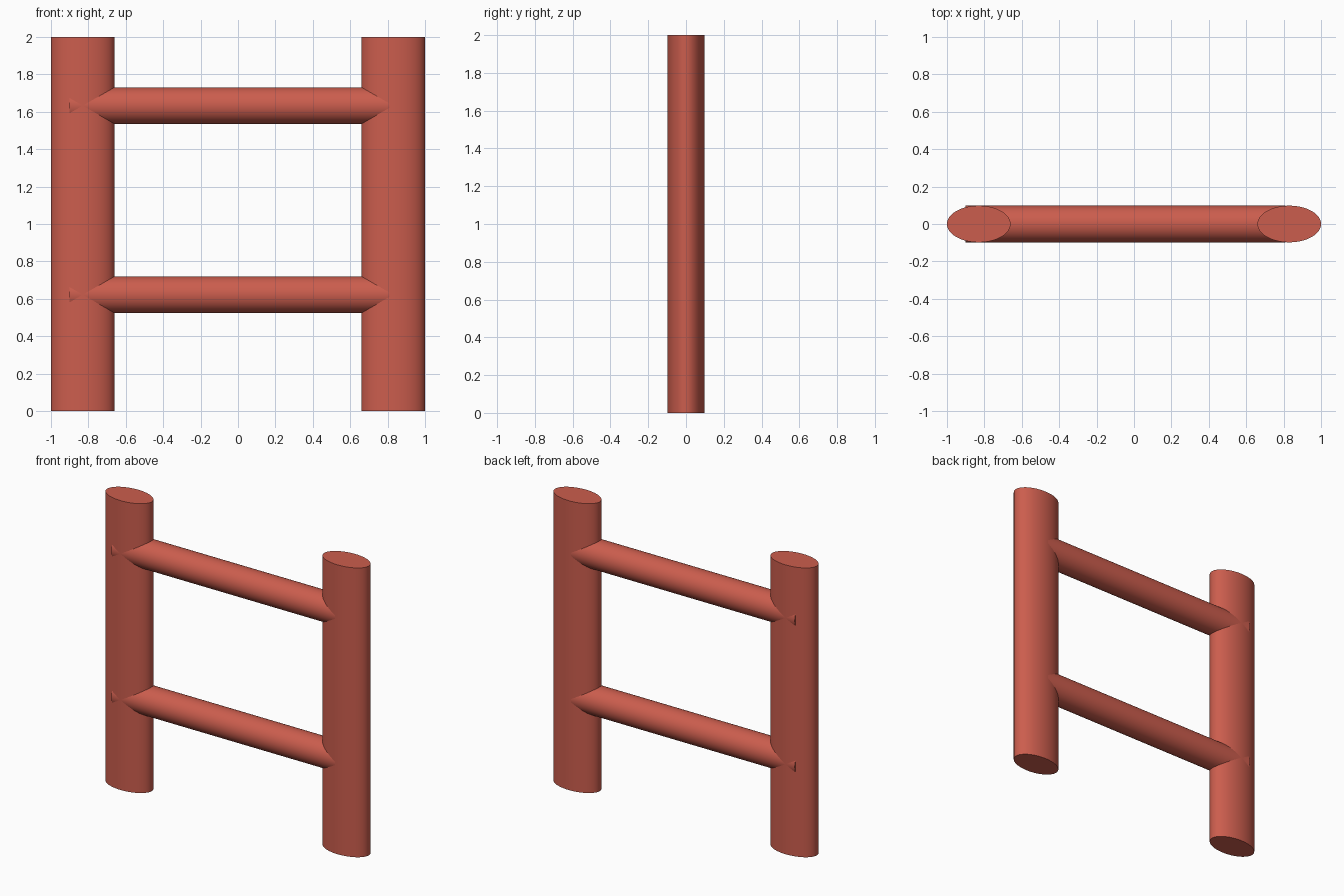
import bpy
import math

if "Cube" in bpy.data.objects:
    bpy.data.objects.remove(bpy.data.objects["Cube"])

red = bpy.data.materials.new("brick red")
red.diffuse_color = (0.60, 0.11, 0.075, 1.0)
red.use_nodes = True
red.node_tree.nodes["Principled BSDF"].inputs["Base Color"].default_value = red.diffuse_color


def cylinder(name, location, radius, depth, scale=(1, 1, 1), rotation=(0, 0, 0)):
    bpy.ops.mesh.primitive_cylinder_add(vertices=64, radius=radius, depth=depth,
                                        location=location, rotation=rotation)
    obj = bpy.context.object
    obj.name = name
    obj.scale = scale
    bpy.ops.object.transform_apply(location=False, rotation=True, scale=True)
    bpy.ops.object.shade_smooth_by_angle(angle=math.radians(30))
    obj.data.materials.append(red)
    return obj


R = 0.098

# Oval side posts
for side, x in (("left", -0.83), ("right", 0.83)):
    cylinder(side + "_post", (x, 0, 1), R, 2.0, scale=(0.17 / R, 1, 1))

# Round rungs, poking slightly through the left post
x0, x1 = -0.90, 0.81
for label, z in (("lower", 0.622), ("upper", 1.633)):
    cylinder(label + "_rung", ((x0 + x1) / 2, 0, z), R, x1 - x0,
             rotation=(0, math.pi / 2, 0))
